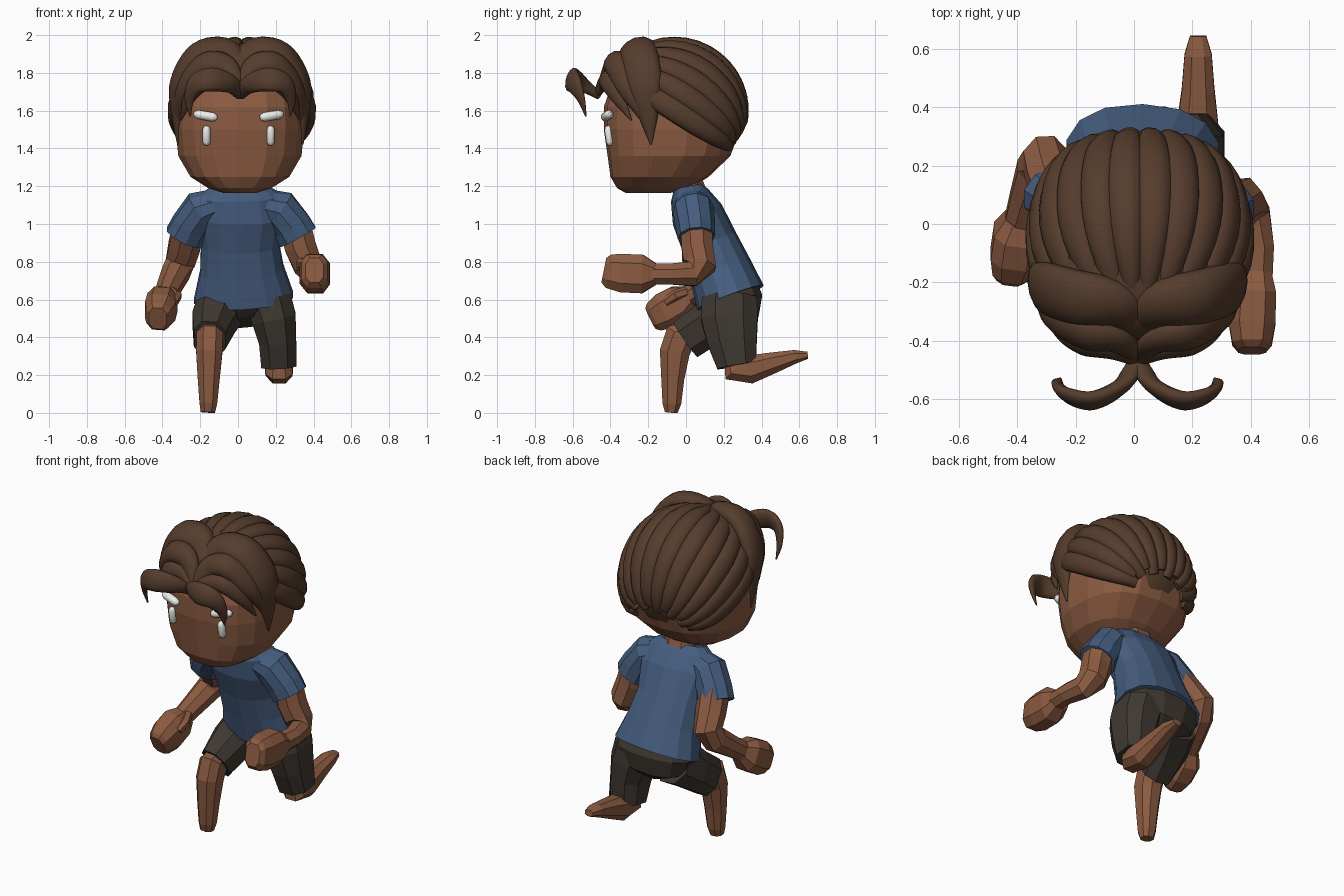
import bpy, bmesh, math
from mathutils import Vector, Matrix

X = Vector((1, 0, 0))
Z = Vector((0, 0, 1))


def material(name, rgb):
    m = bpy.data.materials.new(name)
    m.diffuse_color = (*rgb, 1)
    return m


SKIN = material("skin", (0.26, 0.105, 0.054))
SHIRT = material("blue_cloth", (0.06, 0.11, 0.21))
DARK = material("dark_cloth", (0.05, 0.04, 0.031))
HAIR = material("brown_hair", (0.092, 0.046, 0.026))
WHITE = material("white", (0.85, 0.85, 0.82))


def finish(name, bm, mat, smooth):
    bmesh.ops.recalc_face_normals(bm, faces=bm.faces)
    for f in bm.faces:
        f.smooth = smooth and len(f.verts) < 6
    me = bpy.data.meshes.new(name)
    bm.to_mesh(me)
    bm.free()
    me.materials.append(mat)
    ob = bpy.data.objects.new(name, me)
    bpy.context.collection.objects.link(ob)
    return ob


def loft(name, pts, mat, n=8, ref=lambda p: X, power=2.0, axis=None, smooth=False):
    """Skin rings (x, y, z, a, b) along a path; a lies along ref, b across it."""
    bm = bmesh.new()
    P = [Vector(p[:3]) for p in pts]
    rings = []
    for i, p in enumerate(pts):
        t = axis or (P[min(i + 1, len(P) - 1)] - P[max(i - 1, 0)]).normalized()
        r = ref(P[i])
        u = (r - t * r.dot(t)).normalized()
        v = t.cross(u)
        ring = []
        for k in range(n):
            ang = math.tau * (k + 0.5) / n
            c, s = math.cos(ang), math.sin(ang)
            e = 2 / power
            ring.append(bm.verts.new(P[i] + u * p[3] * math.copysign(abs(c) ** e, c)
                                     + v * p[4] * math.copysign(abs(s) ** e, s)))
        rings.append(ring)
    for r0, r1 in zip(rings, rings[1:]):
        for k in range(n):
            bm.faces.new((r0[k], r0[(k + 1) % n], r1[(k + 1) % n], r1[k]))
    bm.faces.new(rings[0][::-1])
    bm.faces.new(rings[-1])
    return finish(name, bm, mat, smooth)


def ball(name, loc, size, mat, cut=None, seg=16):
    """Ellipsoid, optionally cut by a plane (keeps the normal side)."""
    bm = bmesh.new()
    M = Matrix.Translation(loc) @ Matrix.Diagonal((*size, 1))
    bmesh.ops.create_uvsphere(bm, u_segments=seg, v_segments=seg // 2 + 2, radius=1, matrix=M)
    if cut:
        bmesh.ops.bisect_plane(bm, geom=bm.verts[:] + bm.edges[:] + bm.faces[:],
                               plane_co=loc, plane_no=cut, clear_inner=True)
        bmesh.ops.holes_fill(bm, edges=[e for e in bm.edges if e.is_boundary])
    return finish(name, bm, mat, True)


def capsule(name, a, b, r, mat):
    """Round-ended rod from a to b."""
    a, b = Vector(a), Vector(b)
    t = (b - a).normalized()
    prof = [(-.95, .3), (-.7, .7), (0, 1)]
    pts = [(*(a + t * r * h), r * w, r * w) for h, w in prof]
    pts += [(*(b - t * r * h), r * w, r * w) for h, w in reversed(prof)]
    return loft(name, pts, mat, 10, ref=lambda p: Vector((0, 1, 0)), axis=t, smooth=True)


def spline(pts, steps=6):
    """Catmull-Rom through path points, radii included."""
    q = [Vector(p) for p in pts]
    q = [q[0] * 2 - q[1]] + q + [q[-1] * 2 - q[-2]]
    out = []
    for a, b, c, d in zip(q, q[1:], q[2:], q[3:]):
        for s in range(steps):
            t = s / steps
            out.append(0.5 * (2 * b + (c - a) * t + (2 * a - 5 * b + 4 * c - d) * t * t
                              + (3 * b - a - 3 * c + d) * t ** 3))
    out.append(q[-2])
    return [(*v[:3], max(v[3], 0.004), max(v[4], 0.004)) for v in out]


# Head: jaw to crown, horizontal rings
loft("head", [(.01, -.2, 1.165, .09, .12), (.01, -.17, 1.19, .17, .195),
              (.01, -.14, 1.25, .265, .26), (.01, -.09, 1.36, .33, .325),
              (.01, -.075, 1.5, .345, .36), (.01, -.075, 1.62, .34, .36),
              (.01, -.08, 1.75, .31, .31), (.01, -.1, 1.88, .2, .2)],
     SKIN, 18, power=2.5, axis=Z)
loft("neck", [(.01, -.05, 1.27, .09, .08), (.01, .02, 1.2, .11, .085), (.01, .05, 1.12, .12, .08)], SKIN)

# Eyes and brows
for sx, side in ((-1, "left"), (1, "right")):
    x = .003 + .17 * sx
    capsule(side + "_eye", (x, -.403, 1.435), (x, -.412, 1.5), .021, WHITE)
    capsule(side + "_brow", (x - .035 * sx, -.428, 1.566), (x + .045 * sx, -.408, 1.58), .024, WHITE)

# Hair cap and combed-back locks, laid as meridians about a tilted axis
C = Vector((.02, -.06, 1.6))
D = Vector((0, .84, -.54)).normalized()
N = Vector((0, .54, .84)).normalized()
ball("hair_cap", C, (.365,) * 3, HAIR, cut=N, seg=32)
ball("hair_front_cap", (.012, -.17, 1.79), (.30, .23, .17), HAIR, seg=24)
COUNT = 12
step = math.radians(196) / COUNT
for i in range(COUNT):
    phi = (i + .5 - COUNT / 2) * step
    lock = []
    for k in range(15):
        t = math.radians(28 + (132 + 5 * (i % 2)) * k / 14)
        wide = math.sin(t) ** (.6 if t > math.pi / 2 else 1)
        p = C + .36 * (-math.cos(t) * D + math.sin(t) * math.cos(phi) * N + wide * math.sin(phi) * X)
        lock.append((*p, .034 if k < 14 else .02, max(.03, .57 * step * .37 * wide)))
    loft("combed_lock", lock, HAIR, 10, ref=lambda p: p - C, smooth=True)

# Parted front locks, fringe and curled forelocks, mirrored
FRONT = {
    "quiff_lock": [(.0, -.36, 1.79, .04, .06), (.08, -.28, 1.91, .06, .09), (.22, -.25, 1.90, .06, .10),
                   (.325, -.22, 1.75, .045, .095), (.335, -.20, 1.58, .03, .055), (.33, -.185, 1.42, .004, .004)],
    "parted_lock": [(.0, -.46, 1.70, .02, .03), (.07, -.40, 1.83, .04, .06), (.18, -.37, 1.85, .05, .07),
                    (.285, -.32, 1.74, .04, .06), (.325, -.25, 1.62, .025, .04), (.325, -.2, 1.5, .004, .004)],
    "fringe_lock": [(.0, -.47, 1.69, .02, .025), (.08, -.43, 1.755, .035, .045), (.19, -.41, 1.755, .035, .055),
                    (.27, -.36, 1.67, .025, .04), (.315, -.29, 1.55, .004, .004)],
    "forelock_curl": [(.0, -.46, 1.68, .02, .025), (.05, -.55, 1.74, .028, .05), (.15, -.605, 1.765, .03, .065),
                      (.235, -.59, 1.74, .025, .055), (.27, -.555, 1.66, .015, .03), (.265, -.53, 1.57, .004, .004)],
}
for name, pts in FRONT.items():
    for sx in (-1, 1):
        loft(name, spline([(.012 + sx * p[0], *p[1:]) for p in pts]), HAIR, 12,
             ref=lambda p: p - Vector((.012, -.15, 1.65)), smooth=True)

# Shirt leaning forward, with sleeves
loft("shirt_body", [(.01, .01, 1.2, .15, .075), (.01, .02, 1.15, .22, .105), (.015, .06, 1.05, .235, .14),
                    (.01, .125, .9, .21, .15), (.02, .18, .76, .225, .168), (.03, .235, .61, .268, .188)],
     SHIRT, 14, power=2.3)
loft("right_sleeve", [(.12, .03, 1.11, .08, .09), (.22, .04, 1.075, .11, .11), (.285, .05, .99, .108, .105),
                      (.318, .055, .93, .112, .1)], SHIRT, 10)
loft("left_sleeve", [(-.1, .03, 1.11, .08, .09), (-.19, .045, 1.075, .11, .11), (-.25, .08, .99, .108, .105),
                     (-.28, .105, .93, .112, .1)], SHIRT, 10)

# Arms ending in fists, each with a thumb
loft("right_arm", [(.3, .055, 1.0, .09, .09), (.33, .06, .88, .09, .09), (.37, .07, .78, .082, .095),
                   (.405, .03, .735, .068, .072), (.425, -.08, .735, .06, .06), (.42, -.18, .735, .06, .06)],
     SKIN, 8)
loft("right_fist", [(.415, -.16, .735, .06, .06), (.41, -.23, .735, .082, .108), (.405, -.34, .74, .085, .108),
                    (.405, -.41, .75, .072, .095), (.405, -.435, .755, .05, .07)], SKIN, 8, power=2.8)
loft("right_thumb", [(.37, -.2, .76, .03, .03), (.335, -.28, .79, .03, .035), (.34, -.35, .78, .02, .025)], SKIN, 6)
loft("left_arm", [(-.26, .09, .99, .09, .09), (-.285, .165, .88, .09, .085), (-.305, .22, .8, .085, .088),
                  (-.33, .185, .74, .078, .078), (-.365, .08, .665, .068, .066), (-.39, .0, .61, .06, .06)], SKIN, 8)
loft("left_fist", [(-.385, .02, .62, .06, .06), (-.4, -.03, .585, .085, .1), (-.412, -.11, .54, .085, .105),
                   (-.422, -.165, .51, .068, .085), (-.425, -.185, .5, .05, .065)], SKIN, 8, power=2.8)
loft("left_thumb", [(-.35, .0, .64, .03, .03), (-.325, -.06, .62, .03, .03), (-.335, -.11, .585, .02, .025)], SKIN, 6)

# Shorts: seat and two legs in running pose
loft("shorts_seat", [(.03, .215, .67, .24, .165), (.03, .235, .6, .255, .175), (.035, .235, .53, .22, .155),
                     (.04, .22, .48, .1, .1)], DARK, 12, power=2.3)
loft("right_shorts_leg", [(.16, .23, .6, .13, .155), (.19, .23, .5, .125, .16), (.21, .245, .38, .105, .14),
                          (.217, .268, .25, .1, .11)], DARK, 8, power=2.5)
loft("left_shorts_leg", [(-.09, .23, .56, .13, .145), (-.13, .13, .48, .12, .125),
                         (-.15, .0, .39, .09, .12)], DARK, 8, power=2.5)

# Bare lower legs tapering to the feet
loft("right_lower_leg", [(.217, .26, .31, .06, .06), (.217, .265, .235, .078, .085), (.218, .34, .23, .076, .08),
                         (.22, .46, .265, .06, .06), (.22, .58, .298, .05, .038),
                         (.22, .645, .305, .03, .02)], SKIN, 8, power=2.4)
loft("left_lower_leg", [(-.15, .03, .42, .06, .07), (-.15, -.03, .4, .075, .095), (-.152, -.06, .32, .074, .085),
                        (-.155, -.07, .18, .062, .065), (-.157, -.075, .05, .05, .053),
                        (-.16, -.078, .003, .04, .036)], SKIN, 8, power=2.4)
